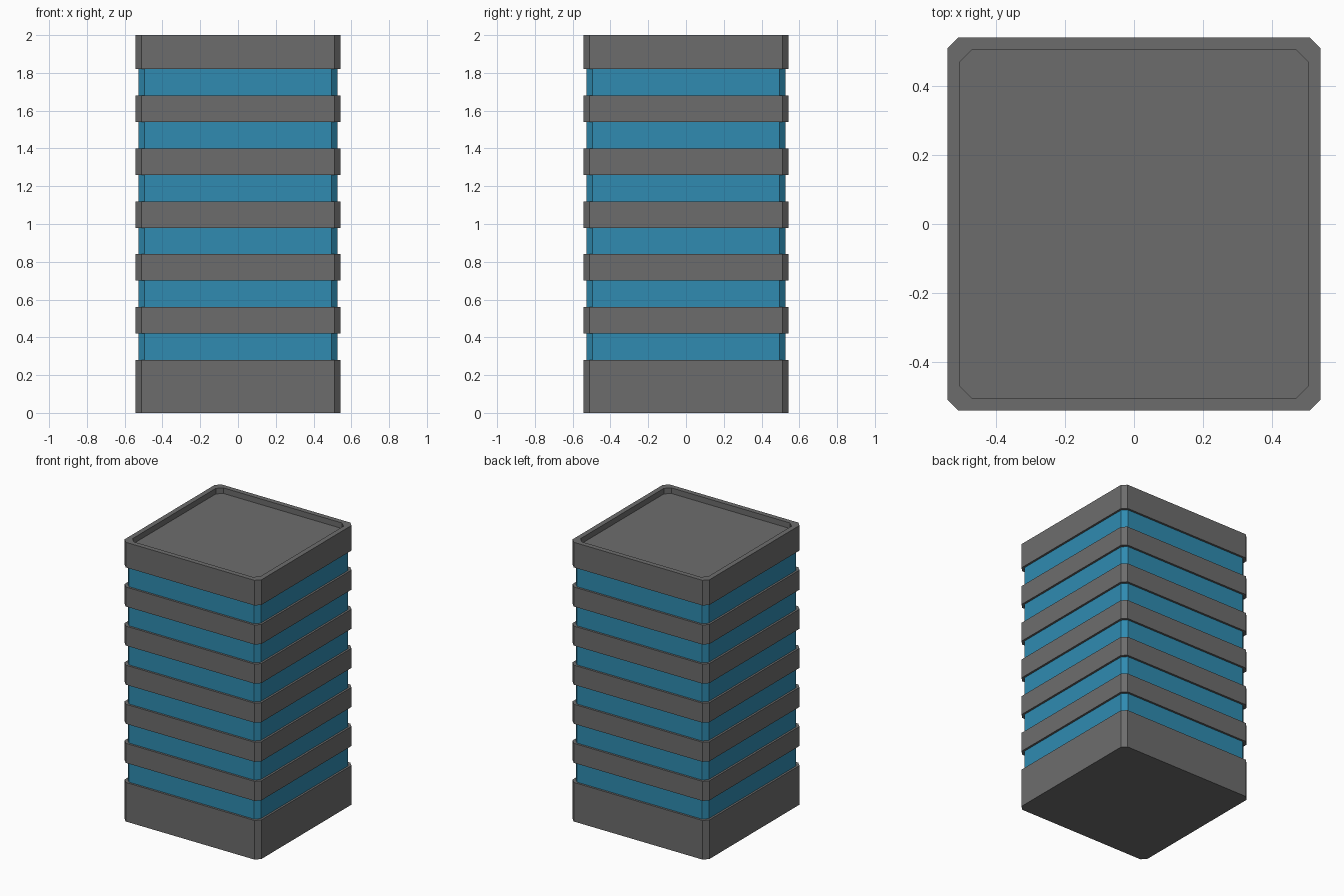
import bpy
import bmesh

if "Cube" in bpy.data.objects:
    bpy.data.objects.remove(bpy.data.objects["Cube"])

HALF, GLASS_HALF, CHAMFER = 0.542, 0.527, 0.032
BASE_TOP, STEP, FLOORS = 0.28, 0.14, 6


def chamfered_square(half, c):
    i = half - c
    return [(i, -half), (half, -i), (half, i), (i, half),
            (-i, half), (-half, i), (-half, -i), (-i, -half)]


def make_material(name, rgb):
    mat = bpy.data.materials.new(name)
    mat.diffuse_color = (*rgb, 1)
    mat.use_nodes = True
    mat.node_tree.nodes["Principled BSDF"].inputs["Base Color"].default_value = mat.diffuse_color
    return mat


def stack(name, rings, material):
    """Closed solid through chamfered-square rings (half width, chamfer, z)."""
    bm = bmesh.new()
    loops = [[bm.verts.new((x, y, z)) for x, y in chamfered_square(half, c)]
             for half, c, z in rings]
    for a, b in zip(loops, loops[1:]):
        for i in range(8):
            j = (i + 1) % 8
            bm.faces.new((a[i], a[j], b[j], b[i]))
    bm.faces.new(loops[0][::-1])
    bm.faces.new(loops[-1])
    mesh = bpy.data.meshes.new(name)
    bm.to_mesh(mesh)
    bm.free()
    mesh.materials.append(material)
    obj = bpy.data.objects.new(name, mesh)
    bpy.context.collection.objects.link(obj)
    return obj


def slab(name, half, z0, z1, material):
    return stack(name, [(half, CHAMFER, z0), (half, CHAMFER, z1)], material)


concrete = make_material("dark_concrete", (0.152, 0.152, 0.152))
glass = make_material("blue_glass", (0.029, 0.26, 0.44))

# Ground floor plinth
slab("base", HALF, 0, BASE_TOP, concrete)

# Alternating window bands and floor slabs
for n in range(FLOORS):
    z = BASE_TOP + 2 * STEP * n
    slab(f"window_band_{n + 1}", GLASS_HALF, z, z + STEP, glass)
    if n < FLOORS - 1:
        slab(f"floor_band_{n + 1}", HALF, z + STEP, z + 2 * STEP, concrete)

# Roof with a raised parapet around a sunken deck
stack("roof", [(HALF, CHAMFER, 1.82), (HALF, CHAMFER, 2.0),
               (0.506, 0.035, 2.0), (0.506, 0.035, 1.96)], concrete)
